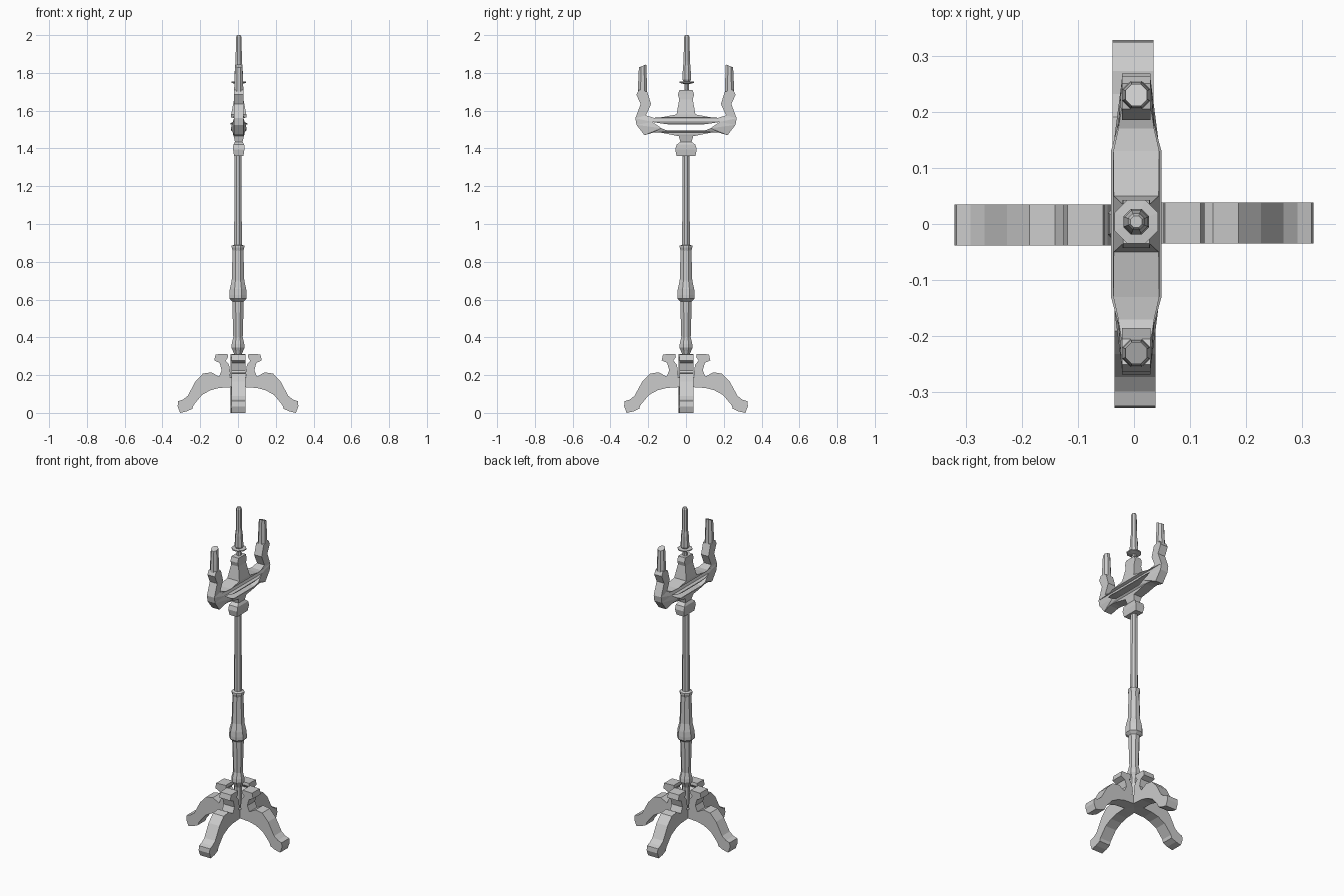
import bpy, bmesh, math
from mathutils import Vector
from mathutils.geometry import tessellate_polygon

if "Cube" in bpy.data.objects:
    bpy.data.objects.remove(bpy.data.objects["Cube"])


def finish(bm, name):
    bmesh.ops.recalc_face_normals(bm, faces=bm.faces)
    me = bpy.data.meshes.new(name)
    bm.to_mesh(me)
    bm.free()
    ob = bpy.data.objects.new(name, me)
    bpy.context.collection.objects.link(ob)
    return ob


def slab(name, loops, cx=0.0):
    """Solid from outline loops of (y, z, half thickness in x); later loops are holes."""
    bm = bmesh.new()
    pts = [p for loop in loops for p in loop]
    front = [bm.verts.new((cx + t, y, z)) for y, z, t in pts]
    back = [bm.verts.new((cx - t, y, z)) for y, z, t in pts]
    for tri in tessellate_polygon([[Vector((y, z, 0)) for y, z, t in l] for l in loops]):
        bm.faces.new([front[i] for i in tri])
        bm.faces.new([back[i] for i in reversed(tri)])
    start = 0
    for loop in loops:
        n = len(loop)
        for i in range(n):
            a, b = start + i, start + (i + 1) % n
            bm.faces.new((front[a], front[b], back[b], back[a]))
        start += n
    return finish(bm, name)


def lathe(name, profile, centre=(0, 0), sides=8, slant=0.0):
    """Faceted turned part from (radius, z); slant tilts the top ring along y."""
    bm = bmesh.new()
    rings = []
    for k, (r, z) in enumerate(profile):
        ring = []
        for i in range(sides):
            a = 2 * math.pi * (i + 0.5) / sides
            dy = r * math.sin(a)
            tilt = slant * dy if k == len(profile) - 1 else 0
            ring.append(bm.verts.new((centre[0] + r * math.cos(a), centre[1] + dy, z + tilt)))
        rings.append(ring)
    for lo, hi in zip(rings, rings[1:]):
        for i in range(sides):
            j = (i + 1) % sides
            bm.faces.new((lo[i], lo[j], hi[j], hi[i]))
    bm.faces.new(rings[0])
    bm.faces.new(rings[-1])
    return finish(bm, name)


# Four scrolled legs
leg = [(0, .14), (.05, .135), (.10, .132), (.145, .12), (.19, .095), (.235, .04),
       (.24, .022), (.27, .008), (.305, 0), (.318, .035), (.315, .062), (.29, .07),
       (.265, .09), (.225, .165), (.185, .208), (.14, .215), (.10, .192), (.086, .225),
       (.097, .265), (.125, .278), (.118, .31), (.055, .312), (.052, .295), (.065, .277),
       (.047, .255), (.04, .21), (.045, .19), (0, .18)]
for i, side in enumerate(("back", "left", "front", "right")):
    s = 1.03 if i % 2 == 0 else 1.005
    ob = slab(side + "_leg", [[(y * s, z, .0365) for y, z in leg]], -.002)
    ob.rotation_euler.z = i * math.pi / 2

# Turned column
lathe("column", [(.02, .14), (.022, .31), (.03, .33), (.038, .345), (.036, .365), (.027, .40),
                 (.033, .59), (.05, .605), (.05, .625), (.047, .655), (.036, .70), (.031, .86),
                 (.036, .875), (.036, .885), (.022, .89), (.02, 1.37)])

# Branching head: right half outline, mirrored, with a crescent opening
half = [(.05, 1.36, .025), (.057, 1.395, .03), (.05, 1.42, .029), (.03, 1.435, .02),
        (.038, 1.465, .027), (.09, 1.475, .03), (.14, 1.485, .03), (.17, 1.485, .028),
        (.22, 1.47, .025), (.262, 1.525, .025), (.268, 1.56, .025), (.24, 1.635, .025),
        (.263, 1.685, .025), (.25, 1.71, .025), (.205, 1.70, .025), (.185, 1.635, .025),
        (.212, 1.575, .025), (.17, 1.562, .032), (.13, 1.565, .041), (.05, 1.58, .04),
        (.036, 1.66, .025), (.043, 1.685, .024), (.035, 1.71, .024)]
hole = [(.10, 1.495, .04), (.13, 1.507, .042), (.178, 1.54, .032), (.13, 1.532, .045),
        (.09, 1.527, .045)]


def mirrored(pts):
    return pts + [(-y, z, t) for y, z, t in reversed(pts)]


slab("branch_head", [mirrored(half), mirrored(hole)], .004)

# Drip pan and tall middle candle
lathe("drip_pan", [(.014, 1.70), (.012, 1.74), (.042, 1.747), (.042, 1.753), (.012, 1.755)],
      (.004, .004))
lathe("middle_candle", [(.016, 1.75), (.025, 1.765), (.022, 1.83), (.018, 1.86), (.016, 1.99),
                        (.011, 2.0)], (.004, .004))

# Short outer candles with slanted tops
for side, s in (("back", 1), ("front", -1)):
    lathe(side + "_candle", [(.027, 1.69), (.025, 1.75), (.021, 1.837)],
          (.004, s * .23), slant=-s * .4)
